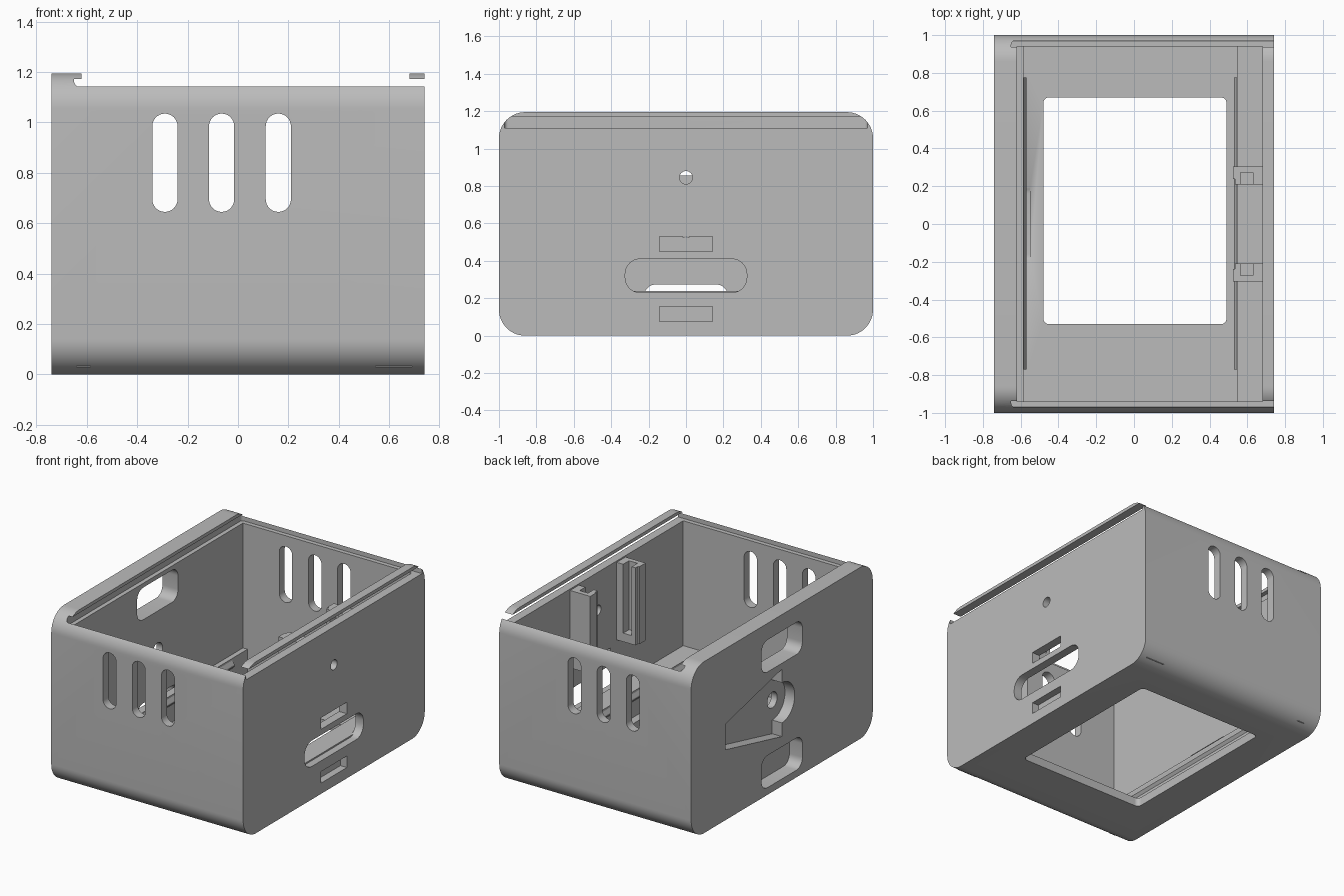
import bpy
import bmesh
from math import pi, sin, cos

cube = bpy.data.objects.get("Cube")
if cube:
    bpy.data.objects.remove(cube, do_unlink=True)

grey = bpy.data.materials.new("matte_grey")
grey.use_nodes = True
COLOUR = (0.5, 0.5, 0.5, 1)
grey.diffuse_color = COLOUR
grey.node_tree.nodes["Principled BSDF"].inputs["Base Color"].default_value = COLOUR


def rounded(u0, u1, v0, v1, r=0.0, steps=8):
    """Outline of a rectangle with rounded corners."""
    if r == 0:
        return [(u0, v0), (u1, v0), (u1, v1), (u0, v1)]
    pts = []
    centres = [(u1 - r, v1 - r), (u0 + r, v1 - r), (u0 + r, v0 + r), (u1 - r, v0 + r)]
    for quarter, (cu, cv) in enumerate(centres):
        for i in range(steps + 1):
            a = (quarter + i / steps) * pi / 2
            pts.append((cu + r * cos(a), cv + r * sin(a)))
    return pts


def arc(cu, cv, r, start, end, steps=24):
    return [(cu + r * cos(start + (end - start) * i / steps),
             cv + r * sin(start + (end - start) * i / steps)) for i in range(steps + 1)]


def prism(name, outline, axis, d0, d1):
    """Extrude a flat outline along one axis."""
    place = {"x": lambda u, v, d: (d, u, v),
             "y": lambda u, v, d: (u, d, v),
             "z": lambda u, v, d: (u, v, d)}[axis]
    bm = bmesh.new()
    lower = [bm.verts.new(place(u, v, d0)) for u, v in outline]
    upper = [bm.verts.new(place(u, v, d1)) for u, v in outline]
    n = len(outline)
    bm.faces.new(lower[::-1])
    bm.faces.new(upper)
    for i in range(n):
        j = (i + 1) % n
        bm.faces.new((lower[i], lower[j], upper[j], upper[i]))
    bmesh.ops.recalc_face_normals(bm, faces=bm.faces)
    mesh = bpy.data.meshes.new(name)
    bm.to_mesh(mesh)
    bm.free()
    mesh.materials.append(grey)
    obj = bpy.data.objects.new(name, mesh)
    bpy.context.collection.objects.link(obj)
    return obj


def cut(target, outline, axis, d0, d1):
    """Subtract a prism from an object."""
    cutter = prism("cutter", outline, axis, d0, d1)
    cutter.hide_render = True
    mod = target.modifiers.new("cut", "BOOLEAN")
    mod.operation = "DIFFERENCE"
    mod.solver = "EXACT"
    mod.object = cutter
    bpy.context.view_layer.objects.active = target
    bpy.ops.object.modifier_apply(modifier=mod.name)
    bpy.data.objects.remove(cutter, do_unlink=True)


# Shell, rounded along its four long edges
case = prism("case_shell", rounded(-1, 1, 0, 1.195, 0.14, 14), "x", -0.74, 0.74)
cut(case, rounded(-0.62, 0.68, -0.94, 0.94), "z", 0.06, 1.3)

# Groove for the sliding lid, open at the right end
cut(case, rounded(-0.65, 0.9, -0.97, 0.97, 0.02), "z", 1.11, 1.172)

# Screen window in the floor
cut(case, rounded(-0.48, 0.49, -0.53, 0.67, 0.03), "z", -0.1, 0.1)

# Vent slots through front and back walls
for x in (-0.29, -0.065, 0.16):
    cut(case, rounded(x - 0.05, x + 0.05, 0.645, 1.035, 0.0499), "y", -1.1, 1.1)

# Connector opening, strap slots and round hole in the +x wall
cut(case, rounded(-0.325, 0.325, 0.23, 0.41, 0.08), "x", 0.6, 0.8)
for z in (0.115, 0.49):
    cut(case, rounded(-0.142, 0.142, z - 0.04, z + 0.04), "x", 0.6, 0.8)
cut(case, arc(0, 0.845, 0.035, 0, 2 * pi * 23 / 24, 23), "x", 0.6, 0.8)

# Two rounded openings, wedge recess and pivot hole in the -x wall
for z in (0.162, 0.968):
    cut(case, rounded(-0.225, 0.225, z - 0.112, z + 0.112, 0.065), "x", -0.8, -0.55)
PZ = 0.58
wedge = [(0.0, PZ + 0.235), (0.62, PZ + 0.09), (0.62, PZ - 0.09), (0.0, PZ - 0.235)]
head = arc(0, PZ, 0.14, -pi / 2, -3 * pi / 2)
cut(case, wedge + head, "x", -0.8, -0.665)
cut(case, arc(0, PZ, 0.055, 0, 2 * pi * 23 / 24, 23), "x", -0.8, -0.55)

# Rails beside the screen, each with a snap ridge
RAIL_TOP = 0.24
prism("left_rail", rounded(-0.64, -0.585, 0.03, RAIL_TOP), "y", -0.95, 0.95)
prism("right_rail", rounded(0.545, 0.69, 0.03, RAIL_TOP), "y", -0.95, 0.95)
for name, base, tip in (("left_ridge", -0.59, -0.57), ("right_ridge", 0.55, 0.53)):
    prism(name, [(base, 0.165), (tip, 0.19), (tip, 0.2), (base, 0.235)], "y", -0.77, 0.775)

# Board holder posts on the inside of the +x wall
for side, label in ((1, "back"), (-1, "front")):
    post = prism(label + "_board_post",
                 rounded(0.525, 0.69, *sorted((side * 0.237, side * 0.305))), "z", 0.56, 1.1)
    cut(post, rounded(0.565, 0.63, *sorted((side * 0.2, side * 0.272))), "z", 0.62, 1.2)
    for part, x0, x1, top in (("foot", 0.535, 0.69, 0.62), ("outer_lip", 0.535, 0.565, 1.1),
                              ("inner_lip", 0.63, 0.69, 1.1)):
        prism(label + "_post_" + part,
              rounded(x0, x1, *sorted((side * 0.208, side * 0.24))), "z", 0.56, top)

# Smooth the round edges, keep the rest sharp
bpy.ops.object.select_all(action="DESELECT")
case.select_set(True)
bpy.context.view_layer.objects.active = case
bpy.ops.object.shade_smooth_by_angle(angle=pi / 6)
